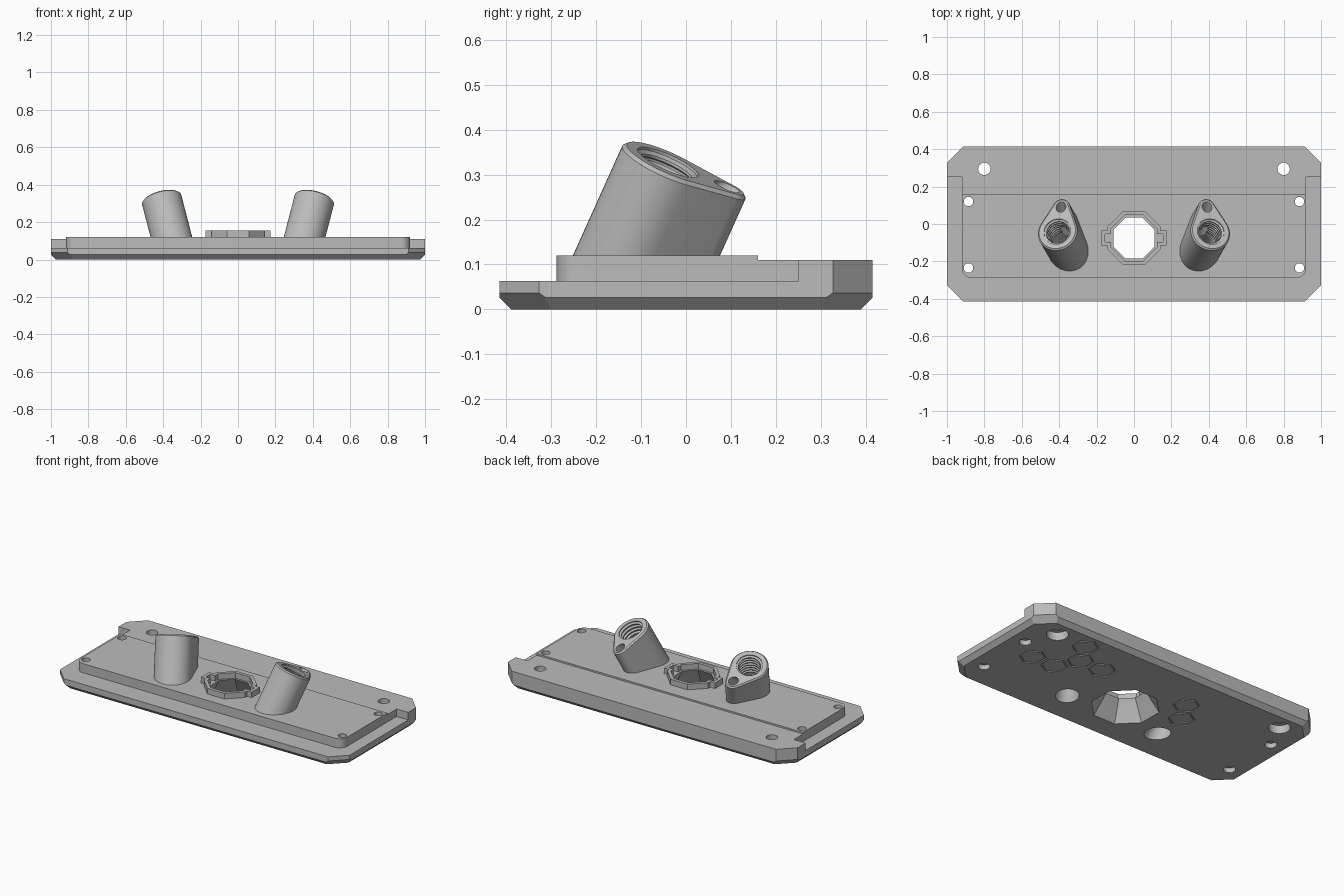
import bpy, bmesh, math
from mathutils import Vector

cube = bpy.data.objects.get("Cube")
if cube:
    bpy.data.objects.remove(cube, do_unlink=True)

grey = bpy.data.materials.new("mid_grey")
grey.use_nodes = True
COLOUR = (0.5, 0.5, 0.5, 1)
grey.diffuse_color = COLOUR
grey.node_tree.nodes["Principled BSDF"].inputs["Base Color"].default_value = COLOUR

X, Y, Z = Vector((1, 0, 0)), Vector((0, 1, 0)), Vector((0, 0, 1))
TOP = 0.12


def loft(name, rings):
    """Closed solid through rings of equal point count."""
    bm = bmesh.new()
    loops = [[bm.verts.new(p) for p in ring] for ring in rings]
    n = len(loops[0])
    for a, b in zip(loops, loops[1:]):
        for i in range(n):
            j = (i + 1) % n
            bm.faces.new((a[i], a[j], b[j], b[i]))
    bm.faces.new(loops[0])
    bm.faces.new(loops[-1])
    bmesh.ops.recalc_face_normals(bm, faces=bm.faces)
    mesh = bpy.data.meshes.new(name)
    bm.to_mesh(mesh)
    bm.free()
    mesh.materials.append(grey)
    obj = bpy.data.objects.new(name, mesh)
    bpy.context.collection.objects.link(obj)
    return obj


def prism(name, outline, z0, z1):
    return loft(name, [[(x, y, z) for x, y in outline] for z in (z0, z1)])


def circle(c, r, u=X, v=Y, n=32, turn=0.0):
    angles = [2 * math.pi * i / n + turn for i in range(n)]
    return [c + u * (r * math.cos(a)) + v * (r * math.sin(a)) for a in angles]


def drill(name, x, y, steps, n=32, turn=0.0):
    """Stack of (height, radius) rings along z."""
    return loft(name, [circle(Vector((x, y, z)), r, n=n, turn=turn) for z, r in steps])


def boolean(target, tool, operation="DIFFERENCE"):
    mod = target.modifiers.new(operation.lower(), "BOOLEAN")
    mod.operation, mod.solver, mod.object = operation, "EXACT", tool
    bpy.context.view_layer.objects.active = target
    bpy.ops.object.modifier_apply(modifier=mod.name)


def discard(*tools):
    for t in tools:
        bpy.data.objects.remove(t, do_unlink=True)


def use(target, tool, operation="DIFFERENCE"):
    boolean(target, tool, operation)
    discard(tool)


def clipped_rect(hx, hy, c, z):
    q = [(hx, hy - c), (hx - c, hy)]
    pts = q + [(-x, y) for x, y in q[::-1]]
    pts += [(-x, -y) for x, y in q] + [(x, -y) for x, y in q[::-1]]
    return [(x, y, z) for x, y in pts]


# Base plate with chamfered underside, lowered along the front and sides
HX, HY, C, E = 1.0, 0.415, 0.088, 0.026
plate = loft("base_plate", [
    clipped_rect(HX - E, HY - E, C, 0),
    clipped_rect(HX, HY, C + 0.0155, E),
    clipped_rect(HX, HY, C, 0.037),
    clipped_rect(HX, HY, C, 0.11)])
ledge = [(-2, -2), (2, -2), (2, 0.25), (0.92, 0.25), (0.92, -0.1),
         (-0.92, -0.1), (-0.92, 0.25), (-2, 0.25)]
use(plate, prism("ledge_cutter", ledge, 0.063, 1))

# Raised platform with rounded front corners
PX, PF, PB, PR = 0.92, -0.288, 0.16, 0.05
outline = [(PX, PB), (-PX, PB)]
for side, start in ((-1, math.pi), (1, 1.5 * math.pi)):
    for i in range(9):
        a = start + i * math.pi / 16
        outline.append((side * (PX - PR) + PR * math.cos(a), PF + PR + PR * math.sin(a)))
use(plate, prism("platform", outline, 0.04, TOP), "UNION")

# Screw holes, wider from below
for s in (-1, 1):
    use(plate, drill("large_screw", s * 0.8, 0.295,
                     [(-0.1, 0.061), (0.05, 0.061), (0.05, 0.033), (0.2, 0.033)]))
    for y in (0.12, -0.235):
        use(plate, drill("small_screw", s * 0.885, y,
                         [(-0.1, 0.034), (0.03, 0.034), (0.03, 0.025), (0.2, 0.025)]))

# Octagonal centre opening that flares downward
CY, EIGHTH = -0.075, math.pi / 8
use(plate, drill("funnel", 0, CY, [(-0.001, 0.196), (0.001, 0.195), (TOP + 0.001, 0.118)],
                 8, EIGHTH))


# Octagonal collar with a tab on each side
def collar_shape(name, apothem, reach, half, z0, z1):
    r = apothem / math.cos(EIGHTH)
    body = drill(name, 0, CY, [(z0, r), (z1, r)], 8, EIGHTH)
    tab = [(-reach, CY - half), (reach, CY - half), (reach, CY + half), (-reach, CY + half)]
    use(body, prism("tab", tab, z0, z1), "UNION")
    return body


collar = collar_shape("centre_collar", 0.142, 0.175, 0.04, TOP - 0.001, 0.155)
use(collar, collar_shape("collar_cutter", 0.122, 0.155, 0.022, 0, 0.3))

# Hexagonal grooves in the underside
PITCH, ROW = 0.155, 0.134
for x, row in ((0.745, 0), (0.59, 0), (0.5125, 1), (0.3575, 1), (0.59, 2),
               (-0.25, 1), (-0.3275, 0)):
    y = 0.02 + row * ROW
    groove = drill("hex_groove", x, y, [(-0.01, 0.078), (0.006, 0.078)], 6, math.pi / 6)
    use(groove, drill("hex_core", x, y, [(-0.1, 0.068), (0.1, 0.068)], 6, math.pi / 6))
    use(plate, groove)


# Tilted teardrop sockets
def teardrop(c, u, v, big, small, gap):
    a = math.acos((big - small) / gap)
    pts = []
    for k in range(33):
        t = a + (2 * math.pi - 2 * a) * k / 32
        pts.append(c + v * (big * math.cos(t)) + u * (big * math.sin(t)))
    for k in range(13):
        t = -a + 2 * a * k / 12
        pts.append(c + v * (gap + small * math.cos(t)) + u * (small * math.sin(t)))
    return pts


GAP = 0.147
for s, side in ((1, "left"), (-1, "right")):
    w = Vector((s * 0.26, 0.45, 1)).normalized()
    v = Vector((-s * 0.02, 0.135, -0.055))
    v = (v - w * v.dot(w)).normalized()
    u = v.cross(w)
    head = Vector((s * 0.41, -0.04, 0.327))
    socket = loft(side + "_socket", [
        teardrop(head - w * 0.5, u, v, 0.108, 0.045, GAP),
        teardrop(head - w * 0.008, u, v, 0.108, 0.045, GAP),
        teardrop(head, u, v, 0.1, 0.037, GAP)])
    use(socket, prism("trim", [(-2, -2), (2, -2), (2, 2), (-2, 2)], -1, TOP - 0.001))

    # Ridged bore, smooth in its lower part
    steps = [(0.05, 0.074), (-0.006, 0.074)]
    for i in range(7):
        d = -0.012 - 0.022 * i
        steps += [(d, 0.063), (d - 0.006, 0.063), (d - 0.011, 0.073), (d - 0.016, 0.073)]
    steps += [(-0.18, 0.066), (-0.5, 0.066)]
    bore = loft("bore", [circle(head + w * d, r, u, v) for d, r in steps])

    # Narrow channel slanting into the bore
    mouth = head + v * 0.143
    run = (head - w * 0.26 - mouth).normalized()
    across = u.cross(run).normalized()
    channel = loft("channel", [circle(mouth + run * d, 0.027, u, across, 20)
                               for d in (-0.06, 0.25)])
    for part in (socket, plate):
        boolean(part, bore)
        boolean(part, channel)
    discard(bore, channel)

# Soft shading on curved walls, crisp edges elsewhere
bpy.ops.object.select_all(action="DESELECT")
for obj in bpy.context.scene.objects:
    if obj.type == "MESH":
        obj.select_set(True)
        bpy.context.view_layer.objects.active = obj
bpy.ops.object.shade_smooth_by_angle(angle=math.radians(25))
